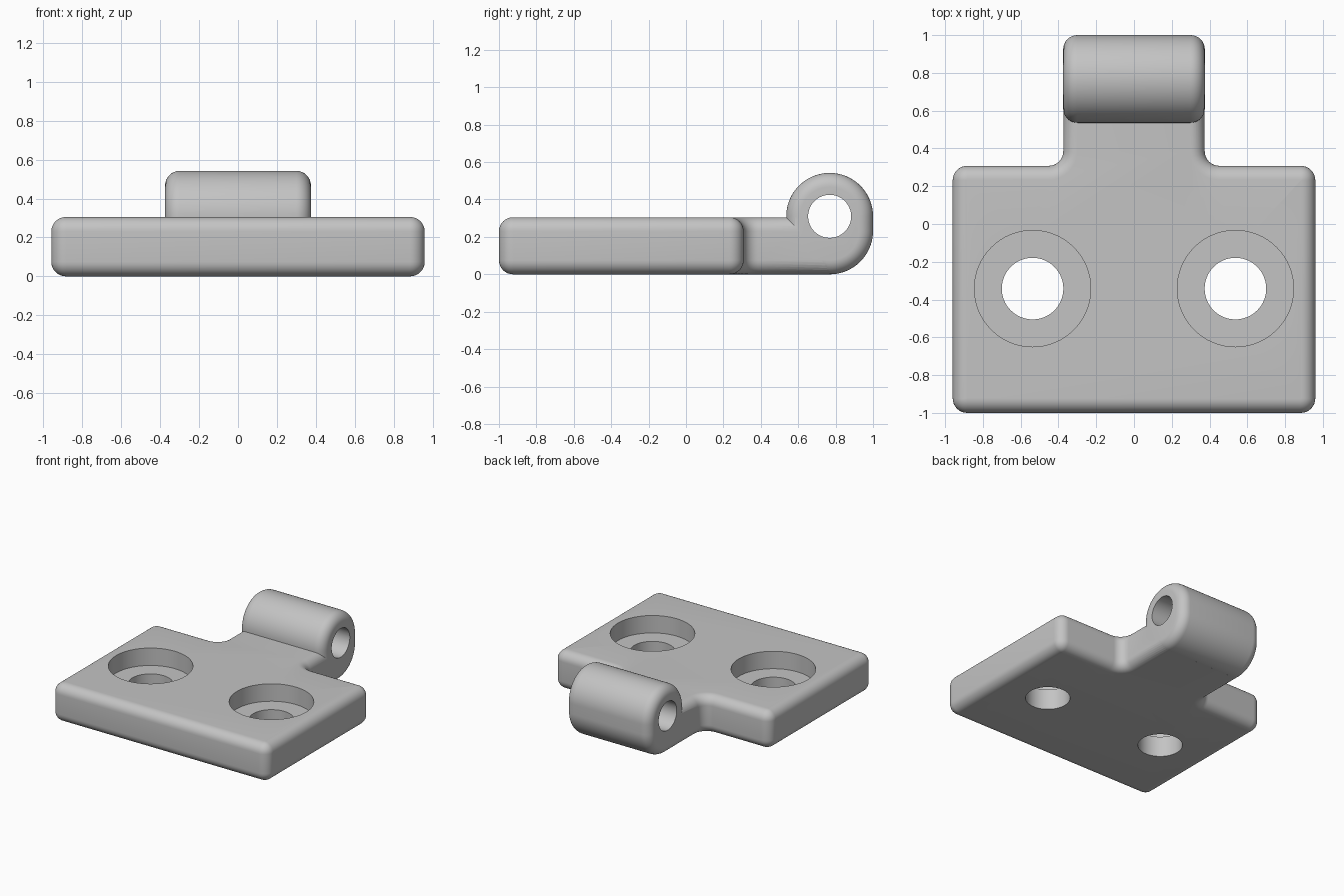
import bpy
import bmesh
from math import sin, cos, pi, radians
from mathutils import Matrix, Vector

if "Cube" in bpy.data.objects:
    bpy.data.objects.remove(bpy.data.objects["Cube"], do_unlink=True)

HALF_W, FRONT, BACK, THICK = 0.96, -1.0, 0.308, 0.305   # plate
TAB_W, ROUND = 0.375, 0.075                             # tab half width, edge rounding
BAR_Y, BAR_Z, BAR_R, BORE_R = 0.768, 0.31, 0.232, 0.115  # hinge barrel
HOLE_X, HOLE_Y = 0.537, -0.342                          # screw holes

grey = bpy.data.materials.new("plain grey")
grey.use_nodes = True
grey.diffuse_color = (0.55, 0.55, 0.55, 1)
grey.node_tree.nodes["Principled BSDF"].inputs["Base Color"].default_value = grey.diffuse_color


def make_object(name, bm):
    bmesh.ops.recalc_face_normals(bm, faces=bm.faces)
    mesh = bpy.data.meshes.new(name)
    bm.to_mesh(mesh)
    bm.free()
    mesh.materials.append(grey)
    obj = bpy.data.objects.new(name, mesh)
    bpy.context.collection.objects.link(obj)
    return obj


def arc(cx, cy, r, a0, a1, n):
    angles = [radians(a0 + (a1 - a0) * i / n) for i in range(n + 1)]
    return [(cx + r * cos(a), cy + r * sin(a)) for a in angles]


def rounded_prism(name, outline, low, high, place):
    """Stack inset copies of an outline so that both end rims are rounded."""
    steps = [i * pi / 2 / 8 for i in range(9)]
    levels = [(ROUND * (1 - sin(a)), low + ROUND * (1 - cos(a))) for a in steps]
    levels += [(d, low + high - h) for d, h in reversed(levels)]
    bm = bmesh.new()
    rings = [[bm.verts.new(place(u, v, h)) for u, v in outline(d)] for d, h in levels]
    for a, b in zip(rings, rings[1:]):
        for i in range(len(a)):
            j = (i + 1) % len(a)
            bm.faces.new((a[i], a[j], b[j], b[i]))
    bm.faces.new(rings[0])
    bm.faces.new(rings[-1])
    return make_object(name, bm)


def plate_outline(d):
    """T-shaped plan: rounded outer corners, filleted inner corners."""
    r = ROUND + 0.002
    right = arc(HALF_W - r, FRONT + r, r - d, -90, 0, 8)
    right += arc(HALF_W - r, BACK - r, r - d, 0, 90, 8)
    tab = TAB_W - 0.0005
    right += arc(tab + r, BACK + r, r + d, 270, 180, 8)
    right.append((tab - d, BAR_Y - 0.003))
    return right + [(-x, y) for x, y in reversed(right)]


def barrel_outline(d):
    """Side profile: round top, round foot reaching down to the plate's base."""
    return (arc(BAR_Y, BAR_Z, BAR_R - d, 0, 180, 48)
            + arc(BAR_Y, BAR_R, BAR_R - d, 180, 360, 48))


def combine(target, other, operation):
    mod = target.modifiers.new(operation.lower(), "BOOLEAN")
    mod.operation = operation
    mod.solver = "EXACT"
    mod.object = other
    bpy.context.view_layer.objects.active = target
    bpy.ops.object.modifier_apply(modifier=mod.name)
    bpy.data.objects.remove(other, do_unlink=True)


def drill(target, radius, length, centre, along_x=False):
    bm = bmesh.new()
    turn = Matrix.Rotation(pi / 2, 4, "Y") if along_x else Matrix()
    bmesh.ops.create_cone(bm, cap_ends=True, segments=64, radius1=radius, radius2=radius,
                          depth=length, matrix=Matrix.Translation(Vector(centre)) @ turn)
    cutter = make_object("drill_cutter", bm)
    cutter.hide_render = True
    combine(target, cutter, "DIFFERENCE")


# Mounting plate with tab, joined to the barrel
leaf = rounded_prism("hinge_leaf", plate_outline, 0, THICK, lambda u, v, h: (u, v, h))
barrel = rounded_prism("barrel", barrel_outline, -TAB_W, TAB_W, lambda u, v, h: (h, u, v))
combine(leaf, barrel, "UNION")

# Pin bore and the two counterbored screw holes
drill(leaf, BORE_R, 2, (0, BAR_Y, BAR_Z), along_x=True)
for side in (-1, 1):
    drill(leaf, 0.163, 2, (side * HOLE_X, HOLE_Y, 0))
    drill(leaf, 0.308, 1, (side * HOLE_X, HOLE_Y, THICK - 0.14 + 0.5))

# Smooth rounded surfaces, crisp hole rims
bpy.ops.object.select_all(action="DESELECT")
leaf.select_set(True)
bpy.context.view_layer.objects.active = leaf
bpy.ops.object.shade_smooth_by_angle(angle=radians(30))
